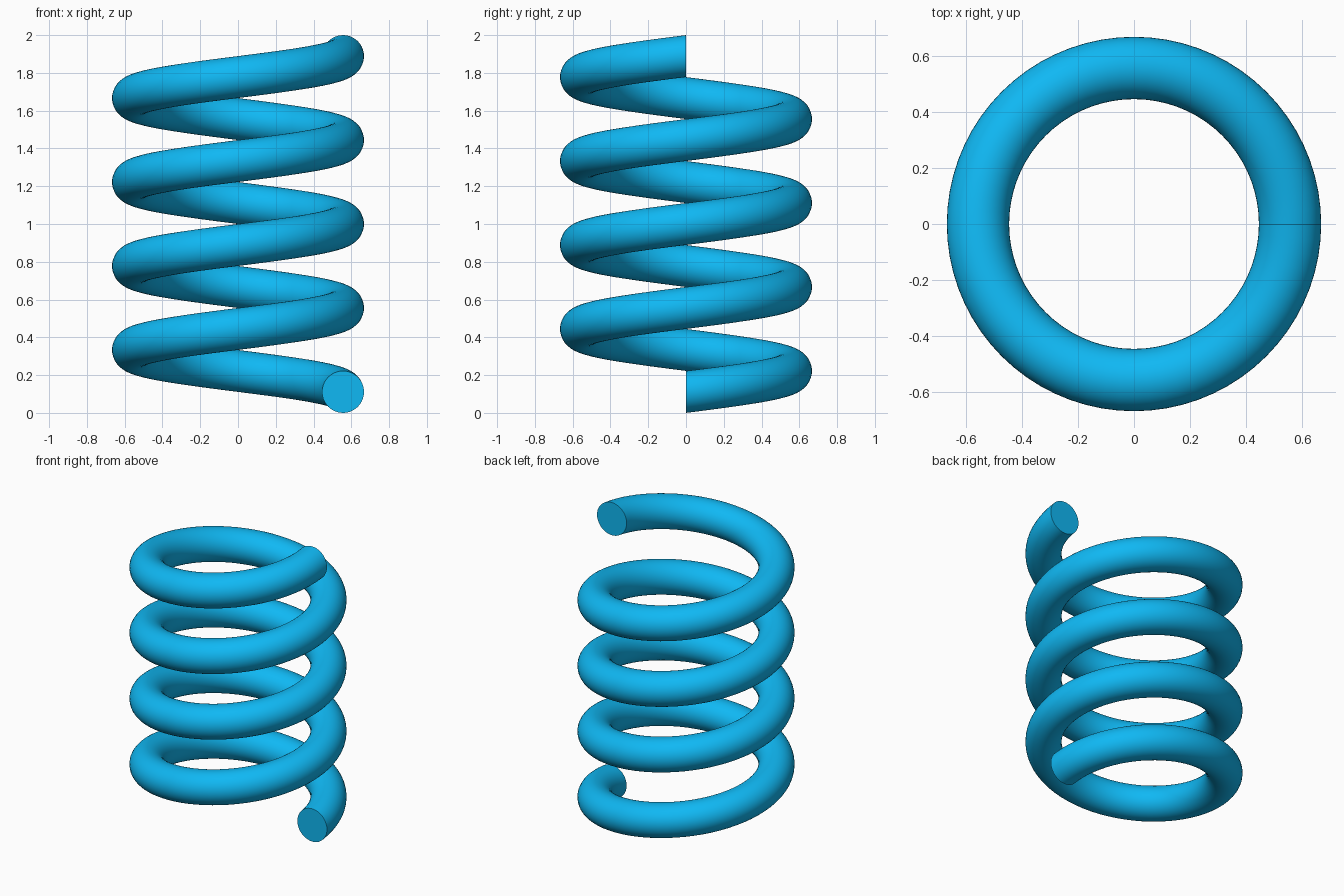
import bpy, bmesh
from math import sin, cos, tau, radians

if "Cube" in bpy.data.objects:
    bpy.data.objects.remove(bpy.data.objects["Cube"])

COIL_R, WIRE_R = 0.556, 0.111      # coil centreline radius, wire radius
TURNS, STEPS, SIDES = 4, 72, 40    # turns, steps per turn, wire sides
Z0, Z1 = WIRE_R, 2 - WIRE_R        # wire centre height at both ends

bm = bmesh.new()


def ring(i):
    """Upright wire section after i steps around the coil."""
    a = tau * i / STEPS
    z = Z0 + (Z1 - Z0) * i / (TURNS * STEPS)
    verts = []
    for k in range(SIDES):
        t = tau * k / SIDES
        r = COIL_R + WIRE_R * cos(t)
        verts.append(bm.verts.new((r * cos(a), r * sin(a), z + WIRE_R * sin(t))))
    return verts


# Wire swept along the helix
rings = [ring(i) for i in range(TURNS * STEPS + 1)]
for a, b in zip(rings, rings[1:]):
    for k in range(SIDES):
        n = (k + 1) % SIDES
        bm.faces.new((a[k], a[n], b[n], b[k]))

# Flat cut ends
bm.faces.new(rings[0])
bm.faces.new(rings[-1])
bmesh.ops.recalc_face_normals(bm, faces=bm.faces)

mesh = bpy.data.meshes.new("coil_spring")
bm.to_mesh(mesh)
bm.free()
spring = bpy.data.objects.new("coil_spring", mesh)
bpy.context.collection.objects.link(spring)

# Blue finish
mat = bpy.data.materials.new("blue")
mat.diffuse_color = (0.005, 0.48, 0.9, 1)
mat.use_nodes = True
mat.node_tree.nodes["Principled BSDF"].inputs["Base Color"].default_value = mat.diffuse_color
mesh.materials.append(mat)

# Smooth wire with crisp ends
bpy.context.view_layer.objects.active = spring
spring.select_set(True)
bpy.ops.object.shade_smooth_by_angle(angle=radians(40))
